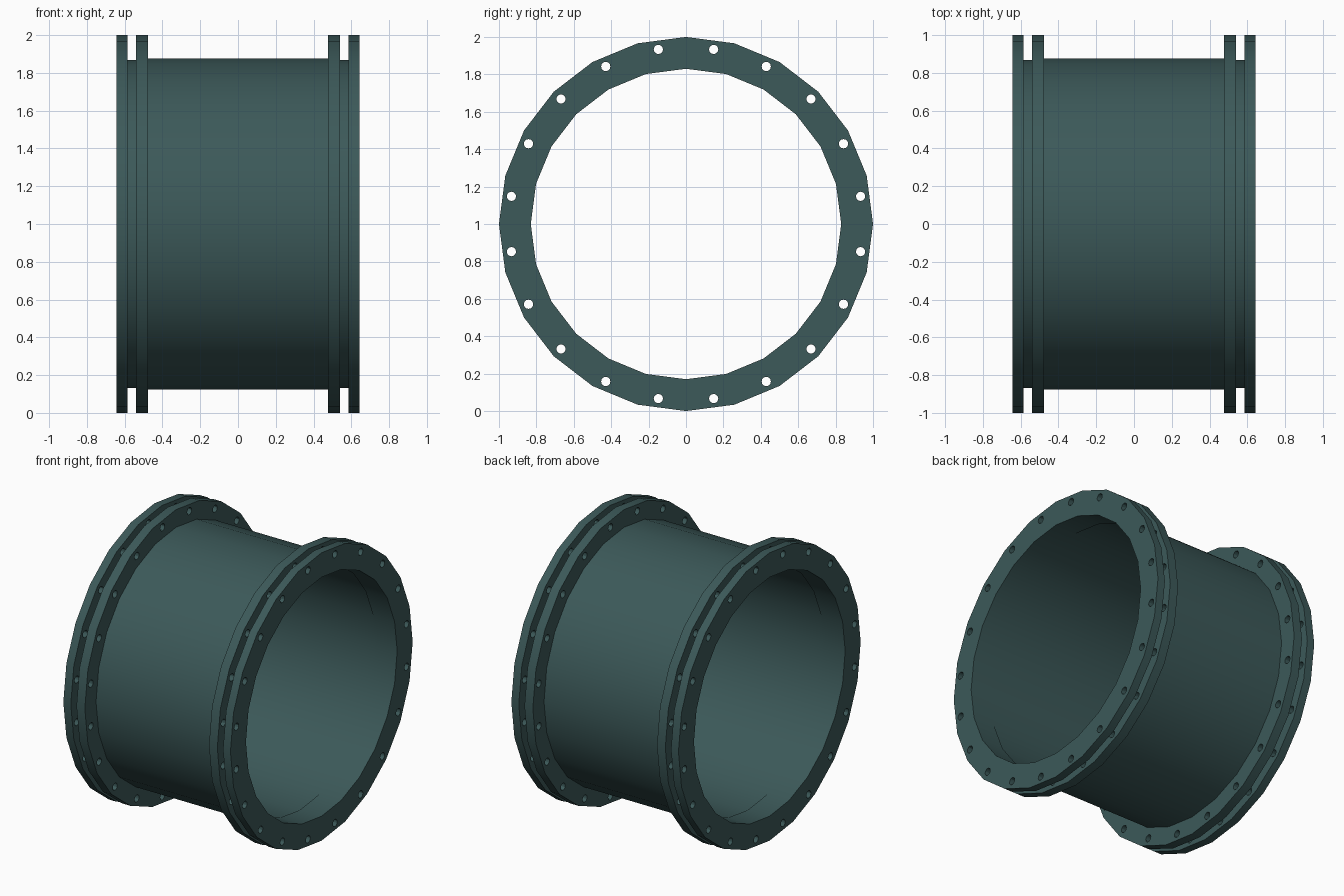
import bpy, bmesh
from math import sin, cos, pi, radians

if "Cube" in bpy.data.objects:
    bpy.data.objects.remove(bpy.data.objects["Cube"])

SIDES = 24
paint = bpy.data.materials.new("dark_teal_paint")
paint.diffuse_color = (0.045, 0.1, 0.1, 1)
paint.use_nodes = True
paint.node_tree.nodes["Principled BSDF"].inputs["Base Color"].default_value = paint.diffuse_color


def circle(r, n, cx=0, cy=0):
    return [(cx + r * cos(2 * pi * i / n), cy + r * sin(2 * pi * i / n), 0, 1) for i in range(n)]


def finish(ob, bm):
    # weld, fix normals, colour and smooth shading with sharp corners
    bmesh.ops.remove_doubles(bm, verts=bm.verts, dist=0.0002)
    bmesh.ops.recalc_face_normals(bm, faces=bm.faces)
    bm.to_mesh(ob.data)
    bm.free()
    ob.data.materials.clear()
    ob.data.materials.append(paint)
    bpy.ops.object.select_all(action='DESELECT')
    ob.select_set(True)
    bpy.context.view_layer.objects.active = ob
    bpy.ops.object.shade_smooth_by_angle(angle=radians(30))


def flange(name, x0, x1):
    # ring outline with 20 bolt holes, filled and extruded along x
    cu = bpy.data.curves.new(name + "_outline", 'CURVE')
    cu.dimensions = '2D'
    cu.fill_mode = 'BOTH'
    cu.extrude = (x1 - x0) / 2
    loops = [circle(1, SIDES), circle(0.83, SIDES)]
    for k in range(20):
        a = radians(9 + 18 * k)
        loops.append(circle(0.025, 12, 0.945 * cos(a), 0.945 * sin(a)))
    for pts in loops:
        sp = cu.splines.new('POLY')
        sp.points.add(len(pts) - 1)
        for p, co in zip(sp.points, pts):
            p.co = co
        sp.use_cyclic_u = True
    tmp = bpy.data.objects.new(name + "_outline", cu)
    bpy.context.collection.objects.link(tmp)
    dg = bpy.context.evaluated_depsgraph_get()
    me = bpy.data.meshes.new_from_object(tmp.evaluated_get(dg))
    bpy.data.objects.remove(tmp)
    ob = bpy.data.objects.new(name, me)
    bpy.context.collection.objects.link(ob)
    bm = bmesh.new()
    bm.from_mesh(me)
    for v in bm.verts:
        x, y, z = v.co
        v.co = ((x0 + x1) / 2 + z, y, 1 - x)
    finish(ob, bm)


def tube(name, x0, x1, r_out, r_in):
    # hollow pipe: rectangular section swept round the x axis
    section = [(x0, r_out), (x1, r_out), (x1, r_in), (x0, r_in)]
    bm = bmesh.new()
    rings = [[bm.verts.new((x, r * sin(2 * pi * i / SIDES), 1 + r * cos(2 * pi * i / SIDES)))
              for x, r in section] for i in range(SIDES)]
    for i in range(SIDES):
        a, b = rings[i], rings[(i + 1) % SIDES]
        for j in range(4):
            k = (j + 1) % 4
            bm.faces.new((a[j], a[k], b[k], b[j]))
    ob = bpy.data.objects.new(name, bpy.data.meshes.new(name))
    bpy.context.collection.objects.link(ob)
    finish(ob, bm)


# main pipe barrel
tube("barrel", -0.478, 0.478, 0.877, 0.835)

# each end: neck, inner flange, outer flange
for side, s in (("left", -1), ("right", 1)):
    tube(side + "_neck", *sorted((s * 0.478, s * 0.641)), 0.867, 0.83)
    flange(side + "_inner_flange", *sorted((s * 0.477, s * 0.541)))
    flange(side + "_outer_flange", *sorted((s * 0.585, s * 0.642)))
